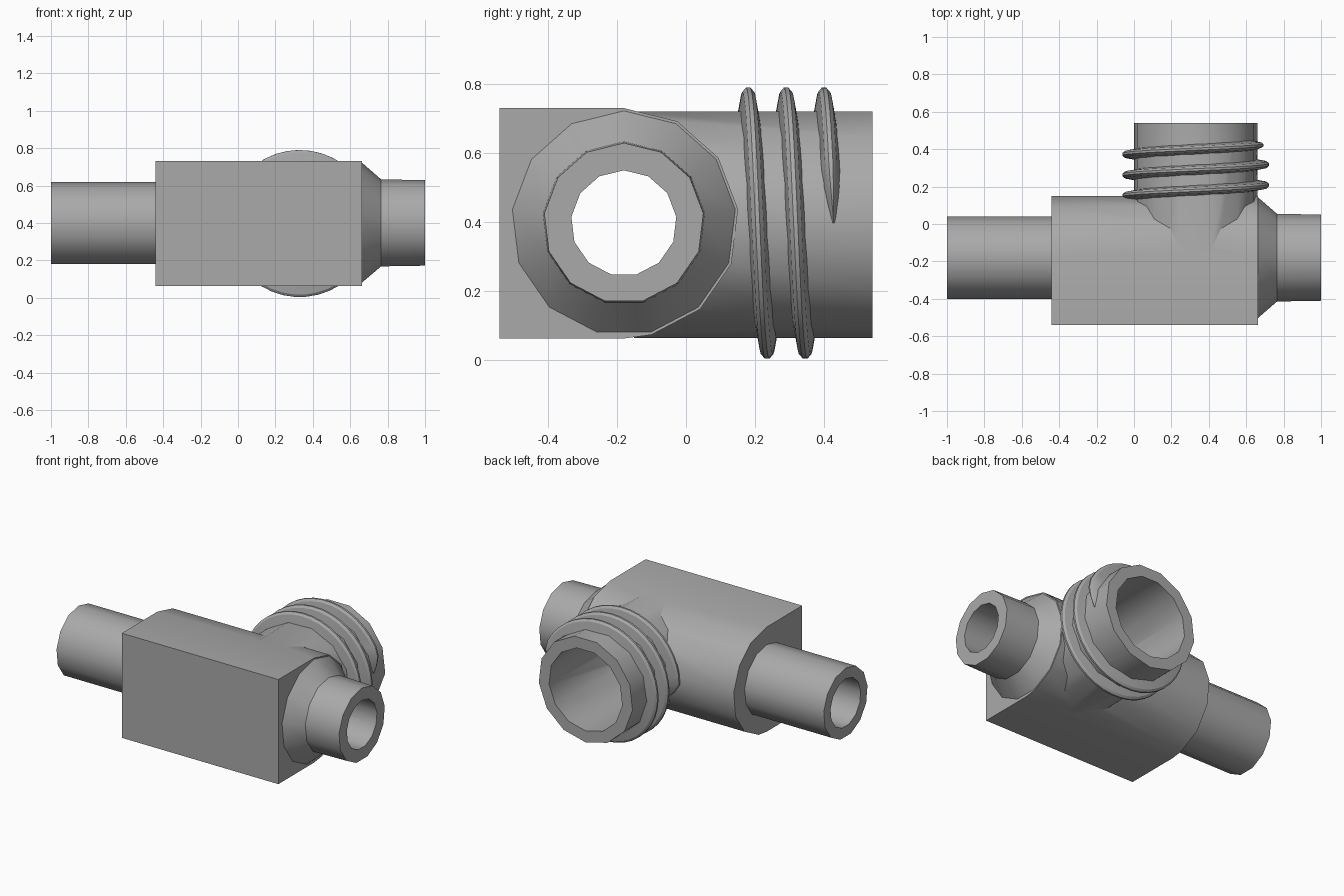
import bpy, bmesh, math
from mathutils import Vector

if "Cube" in bpy.data.objects:
    bpy.data.objects.remove(bpy.data.objects["Cube"])

SIDES = 13
ZC = 0.397          # height of every pipe axis
YC = -0.18          # y of the straight pipe axis
XN = 0.33           # x of the threaded neck axis

grey = bpy.data.materials.new("grey plastic")
grey.diffuse_color = (0.4, 0.4, 0.4, 1)
grey.use_nodes = True
grey.node_tree.nodes["Principled BSDF"].inputs["Base Color"].default_value = grey.diffuse_color


def loft(name, rings):
    """Closed solid through a list of equal-length point rings."""
    bm = bmesh.new()
    loops = [[bm.verts.new(p) for p in ring] for ring in rings]
    n = len(loops[0])
    for a, b in zip(loops, loops[1:]):
        for i in range(n):
            j = (i + 1) % n
            bm.faces.new((a[i], a[j], b[j], b[i]))
    bm.faces.new(loops[0])
    bm.faces.new(loops[-1])
    bmesh.ops.recalc_face_normals(bm, faces=bm.faces)
    mesh = bpy.data.meshes.new(name)
    bm.to_mesh(mesh)
    bm.free()
    mesh.materials.append(grey)
    obj = bpy.data.objects.new(name, mesh)
    bpy.context.collection.objects.link(obj)
    return obj


def angles():
    return [2 * math.pi * i / SIDES for i in range(SIDES)]


def x_pipe(name, stations):
    """Round solid along x, one corner pointing up."""
    return loft(name, [[Vector((x, YC + r * math.sin(a), ZC + r * math.cos(a)))
                        for a in angles()] for x, r in stations])


def y_pipe(name, stations):
    """Round solid along y, one corner pointing down."""
    return loft(name, [[Vector((XN + r * math.sin(a), y, ZC - r * math.cos(a)))
                        for a in angles()] for y, r in stations])


def select(obj):
    bpy.ops.object.select_all(action='DESELECT')
    obj.select_set(True)
    bpy.context.view_layer.objects.active = obj


def combine(target, other, operation):
    mod = target.modifiers.new("combine", 'BOOLEAN')
    mod.operation = operation
    mod.solver = 'EXACT'
    mod.object = other
    select(target)
    bpy.ops.object.modifier_apply(modifier=mod.name)
    bpy.data.objects.remove(other)


# Body: square front, faceted half-round back
R = 0.333
profile = [(-0.54, 0.063), (-0.54, 0.73)]
profile += [(YC + R * math.sin(a), ZC + R * math.cos(a)) for a in angles()[:7]]
profile.append((YC, 0.063))
body = loft("valve_body", [[Vector((x, y, z)) for y, z in profile]
                           for x in (-0.442, 0.663)])

# Side pipes and rear neck
combine(body, x_pipe("left_pipe", [(-1, 0.222), (-0.3, 0.222)]), 'UNION')
combine(body, x_pipe("right_pipe", [(0.5, 0.2), (0.655, 0.332),
                                    (0.765, 0.236), (1, 0.232)]), 'UNION')
combine(body, y_pipe("neck", [(-0.15, 0.333), (0.54, 0.333)]), 'UNION')

# Bores
combine(body, x_pipe("through_bore", [(-1.1, 0.153), (1.1, 0.153)]), 'DIFFERENCE')
combine(body, y_pipe("neck_bore", [(-0.17, 0.26), (0.7, 0.26)]), 'DIFFERENCE')

# Screw thread: tapered ridge, 2.5 turns with run-out at both ends
PITCH, STEPS = 0.11, 100
start, end = -math.pi / 2 - 0.35, 4.5 * math.pi
rings = []
for i in range(STEPS + 1):
    a = start + (end - start) * i / STEPS
    y = 0.18 + PITCH * a / (2 * math.pi)
    k = min(1, 0.05 + (a - start) / 0.35, 0.05 + (end - a) / 0.4)
    section = [(0.305, -0.03), (0.325 + 0.055 * k, -0.005 - 0.012 * k),
               (0.325 + 0.068 * k, -0.006 * k), (0.325 + 0.068 * k, 0.006 * k),
               (0.325 + 0.055 * k, 0.005 + 0.012 * k), (0.305, 0.03)]
    w = 0.3 + 0.7 * k
    rings.append([Vector((XN + r * math.sin(a), y + d * w, ZC + r * math.cos(a)))
                  for r, d in section])
thread = loft("screw_thread", rings)

# Smooth round walls, sharp corners
for obj in (body, thread):
    select(obj)
    bpy.ops.object.shade_smooth_by_angle(angle=math.radians(30))
